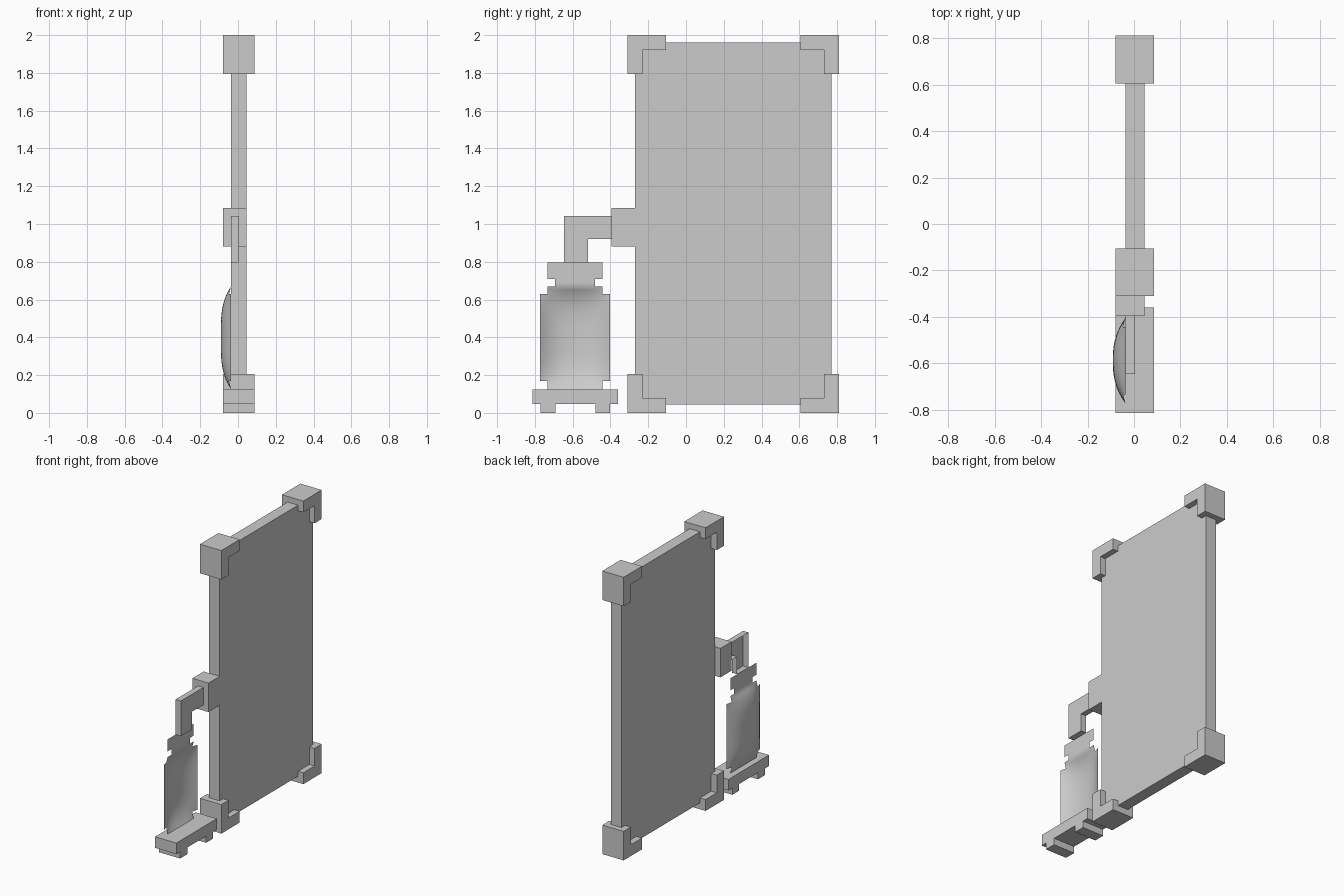
import bpy
import bmesh

cube = bpy.data.objects.get("Cube")
if cube:
    bpy.data.objects.remove(cube, do_unlink=True)

# One plain grey for everything
grey = bpy.data.materials.new("plain grey")
grey.use_nodes = True
colour = (0.6, 0.6, 0.6, 1)
grey.diffuse_color = colour
grey.node_tree.nodes["Principled BSDF"].inputs["Base Color"].default_value = colour


def finish(name, bm):
    mesh = bpy.data.meshes.new(name)
    bm.to_mesh(mesh)
    bm.free()
    mesh.materials.append(grey)
    obj = bpy.data.objects.new(name, mesh)
    bpy.context.collection.objects.link(obj)
    return obj


def prism(name, outline, x0, x1, open_back=False):
    """Extrude a (y, z) outline from x0 to x1, optionally open at x0."""
    bm = bmesh.new()
    face = bm.faces.new([bm.verts.new((x0, y, z)) for y, z in outline])
    res = bmesh.ops.extrude_face_region(bm, geom=[face], use_keep_orig=True)
    moved = [v for v in res["geom"] if isinstance(v, bmesh.types.BMVert)]
    bmesh.ops.translate(bm, verts=moved, vec=(x1 - x0, 0, 0))
    bmesh.ops.recalc_face_normals(bm, faces=bm.faces)
    if open_back:
        back = [f for f in bm.faces if all(abs(v.co.x - x0) < 1e-5 for v in f.verts)]
        bmesh.ops.delete(bm, geom=back, context='FACES')
    return finish(name, bm)


def box(name, x, y, z):
    return prism(name, [(y[0], z[0]), (y[1], z[0]), (y[1], z[1]), (y[0], z[1])], *x)


BACK, FRONT = -0.08, 0.087       # thickness of brackets and stand
PANEL_BACK, PANEL_FRONT = -0.036, 0.046

# Main slab and its side connector
box("panel", (PANEL_BACK, PANEL_FRONT), (-0.27, 0.77), (0.045, 1.96))
box("connector", (BACK, PANEL_FRONT), (-0.395, -0.27), (0.88, 1.085))

# L-shaped corner brackets, mirrored about the middle of the panel
arm, thick = 0.205, 0.08
ell = [(0, 0), (arm, 0), (arm, thick), (thick, thick), (thick, arm), (0, arm)]
for side, sy in (("front", -1), ("back", 1)):
    for level, sz in (("lower", -1), ("upper", 1)):
        outline = [(0.25 + sy * (0.56 - a), 1 + sz * (1 - b)) for a, b in ell]
        prism(f"{level}_{side}_bracket", outline, BACK, FRONT)

# Bent pipe, hollow at the back
prism("pipe", [(-0.645, 0.795), (-0.52, 0.795), (-0.52, 0.92),
               (-0.395, 0.92), (-0.395, 1.043), (-0.645, 1.043)],
      PANEL_BACK, 0.005, open_back=True)

# Stand with two feet
prism("stand", [(-0.812, 0.047), (-0.77, 0.047), (-0.77, 0), (-0.69, 0),
                (-0.69, 0.047), (-0.48, 0.047), (-0.48, 0), (-0.403, 0),
                (-0.403, 0.047), (-0.36, 0.047), (-0.36, 0.125), (-0.812, 0.125)],
      BACK, FRONT)

# Bottle: a thin domed sheet with a stepped outline and a flat neck and cap
MID_Y = -0.588
bands = [(0.125, 0.17, 0.145), (0.17, 0.63, 0.185), (0.63, 0.67, 0.145),
         (0.67, 0.71, 0.105), (0.71, 0.795, 0.145)]


def subdivide(stops, step):
    values = [stops[0]]
    for a, b in zip(stops, stops[1:]):
        n = max(1, round((b - a) / step))
        values += [a + (b - a) * (i + 1) / n for i in range(n)]
    return values


def dome(y, z):
    across = 1 - (abs(y) / 0.185) ** 2.5
    along = max(0, 1 - (abs(z - 0.3975) / 0.2725) ** 3.5)
    return PANEL_BACK - 0.055 * across * along


ys = subdivide([-0.185, -0.145, -0.105, 0.105, 0.145, 0.185], 0.02)
zs = subdivide([bands[0][0]] + [b[1] for b in bands], 0.02)
bm = bmesh.new()
grid = [[bm.verts.new((dome(y, z), MID_Y + y, z)) for y in ys] for z in zs]
for r in range(len(zs) - 1):
    zc = (zs[r] + zs[r + 1]) / 2
    half = next(h for lo, hi, h in bands if lo < zc < hi)
    for c in range(len(ys) - 1):
        if abs(ys[c] + ys[c + 1]) / 2 < half:
            face = bm.faces.new((grid[r][c], grid[r][c + 1],
                                 grid[r + 1][c + 1], grid[r + 1][c]))
            face.smooth = True
bmesh.ops.delete(bm, geom=[v for v in bm.verts if not v.link_faces], context='VERTS')
finish("bottle", bm)
